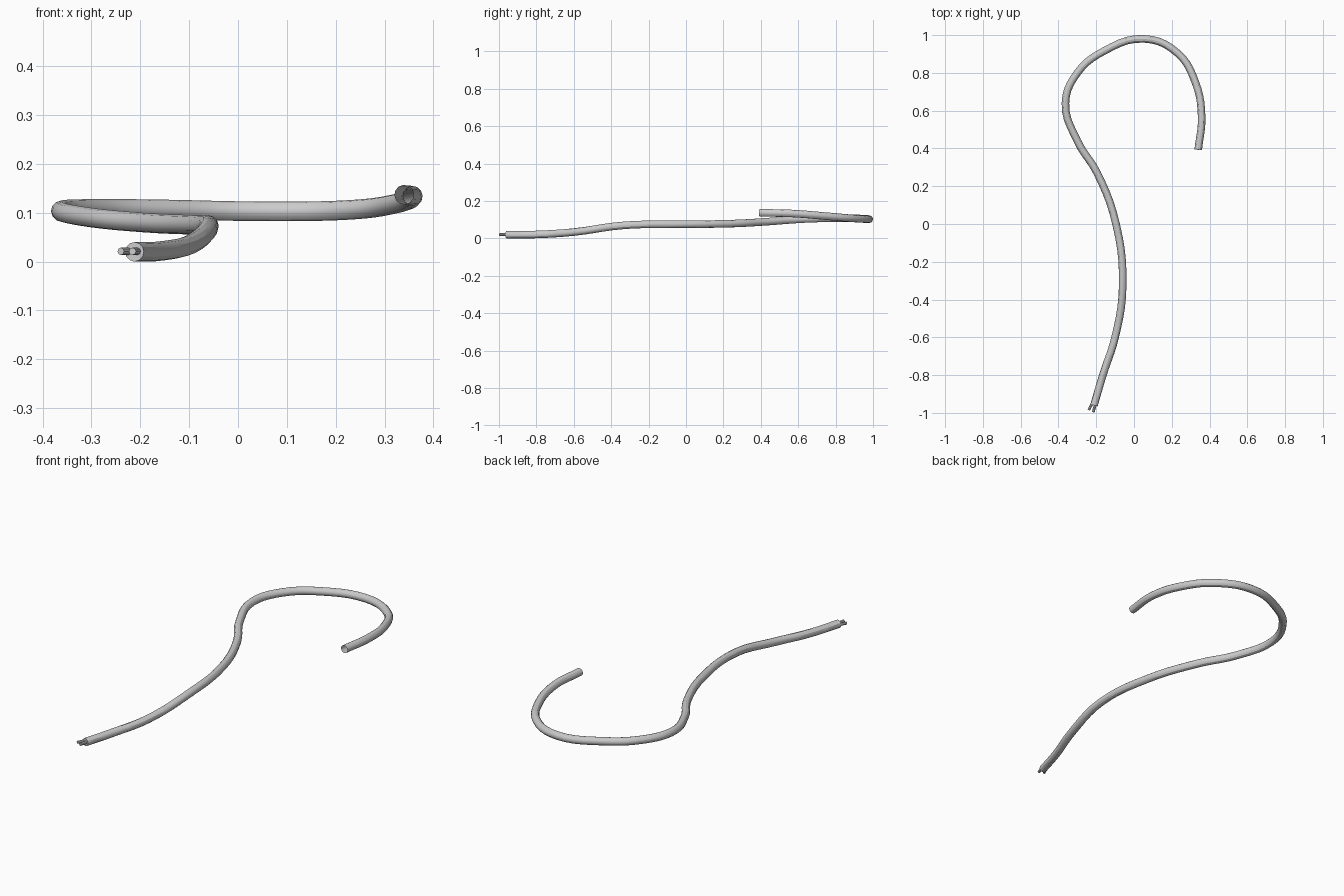
import bpy, bmesh

if "Cube" in bpy.data.objects:
    bpy.data.objects.remove(bpy.data.objects["Cube"])

R = 0.02


def tube(name, pts, radius, sides_res, steps, caps):
    """Round tube swept along a smooth path, converted to a mesh."""
    cu = bpy.data.curves.new(name, 'CURVE')
    cu.dimensions = '3D'
    cu.bevel_depth = radius
    cu.bevel_resolution = sides_res
    cu.resolution_u = steps
    cu.use_fill_caps = caps
    sp = cu.splines.new('BEZIER')
    sp.bezier_points.add(len(pts) - 1)
    for bp, p in zip(sp.bezier_points, pts):
        bp.co = p
        bp.handle_left_type = bp.handle_right_type = 'AUTO'
    ob = bpy.data.objects.new(name, cu)
    bpy.context.collection.objects.link(ob)
    bpy.ops.object.select_all(action='DESELECT')
    ob.select_set(True)
    bpy.context.view_layer.objects.active = ob
    bpy.ops.object.convert(target='MESH')
    ob = bpy.context.object
    bpy.ops.object.shade_smooth_by_angle()
    return ob


# Cable sheath: long S ending in a hook
path = [
    (-0.212, -0.96, 0.020), (-0.165, -0.80, 0.021), (-0.10, -0.60, 0.034),
    (-0.06, -0.33, 0.070), (-0.095, 0.0, 0.075), (-0.195, 0.27, 0.080),
    (-0.30, 0.44, 0.090), (-0.363, 0.64, 0.104), (-0.30, 0.80, 0.108),
    (-0.16, 0.915, 0.107), (0.055, 0.98, 0.103), (0.23, 0.905, 0.106),
    (0.325, 0.75, 0.119), (0.358, 0.57, 0.133), (0.34, 0.393, 0.137),
]
sheath = tube('cable_sheath', path, R, 4, 5, False)

# Close the front end only; the hooked end stays open
bm = bmesh.new()
bm.from_mesh(sheath.data)
rim = [e for e in bm.edges if e.is_boundary and e.verts[0].co.y < -0.9]
bmesh.ops.holes_fill(bm, edges=rim, sides=0)
bmesh.ops.recalc_face_normals(bm, faces=bm.faces)
bm.to_mesh(sheath.data)
bm.free()
bpy.context.view_layer.objects.active = sheath
bpy.ops.object.shade_smooth_by_angle()

# Two bare conductors poking out of the front end
for side, base, tip in (('left', (-0.219, -0.945, 0.021), (-0.240, -0.985, 0.021)),
                        ('right', (-0.203, -0.95, 0.021), (-0.216, -0.997, 0.021))):
    tube('conductor_' + side, [base, tip], 0.0075, 2, 1, True)
